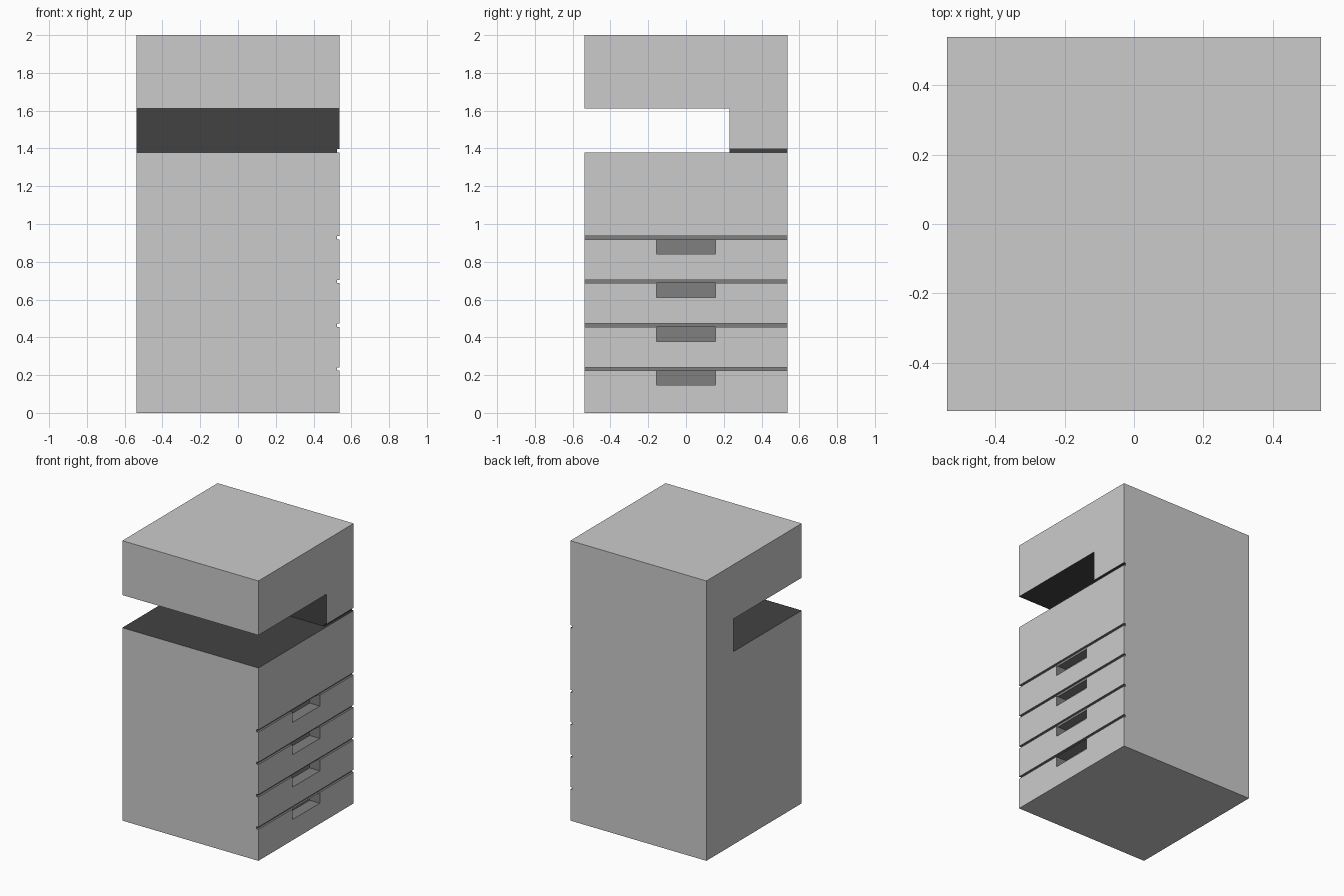
import bpy

if "Cube" in bpy.data.objects:
    bpy.data.objects.remove(bpy.data.objects["Cube"])

HALF = 0.538


def material(name, value):
    mat = bpy.data.materials.new(name)
    mat.diffuse_color = (value, value, value, 1)
    mat.use_nodes = True
    mat.node_tree.nodes["Principled BSDF"].inputs["Base Color"].default_value = mat.diffuse_color
    return mat


def box(name, lo, hi, mat=None):
    size = [b - a for a, b in zip(lo, hi)]
    centre = [(a + b) / 2 for a, b in zip(lo, hi)]
    bpy.ops.mesh.primitive_cube_add(size=1, location=centre)
    ob = bpy.context.object
    ob.name = name
    ob.scale = size
    bpy.ops.object.transform_apply(location=True, rotation=False, scale=True)
    if mat:
        ob.data.materials.append(mat)
    return ob


def cut(target, lo, hi, mat):
    cutter = box("cutter", lo, hi, mat)
    cutter.hide_render = True
    mod = target.modifiers.new("cut", 'BOOLEAN')
    mod.operation = 'DIFFERENCE'
    mod.solver = 'EXACT'
    mod.material_mode = 'TRANSFER'
    mod.object = cutter
    bpy.context.view_layer.objects.active = target
    bpy.ops.object.modifier_apply(modifier=mod.name)
    bpy.data.objects.remove(cutter)


body_grey = material("body_grey", 0.8)
groove_grey = material("groove_grey", 0.216)
dark_grey = material("niche_dark", 0.055)

# Solid cabinet body
cabinet = box("cabinet", (-HALF, -HALF, 0), (HALF, HALF, 2), body_grey)

# Open niche through both sides, and the thin seam continuing it to the back
cut(cabinet, (-1, -1, 1.378), (1, 0.23, 1.612), dark_grey)
cut(cabinet, (HALF - 0.015, 0.1, 1.378), (1, 1, 1.397), dark_grey)

# Drawer seams and finger-pull recesses on the right side
for i in range(4):
    z = 0.224 + i * 0.2315
    cut(cabinet, (HALF - 0.015, -1, z), (1, 1, z + 0.017), groove_grey)
    cut(cabinet, (HALF - 0.08, -0.155, z - 0.077), (1, 0.155, z), groove_grey)
